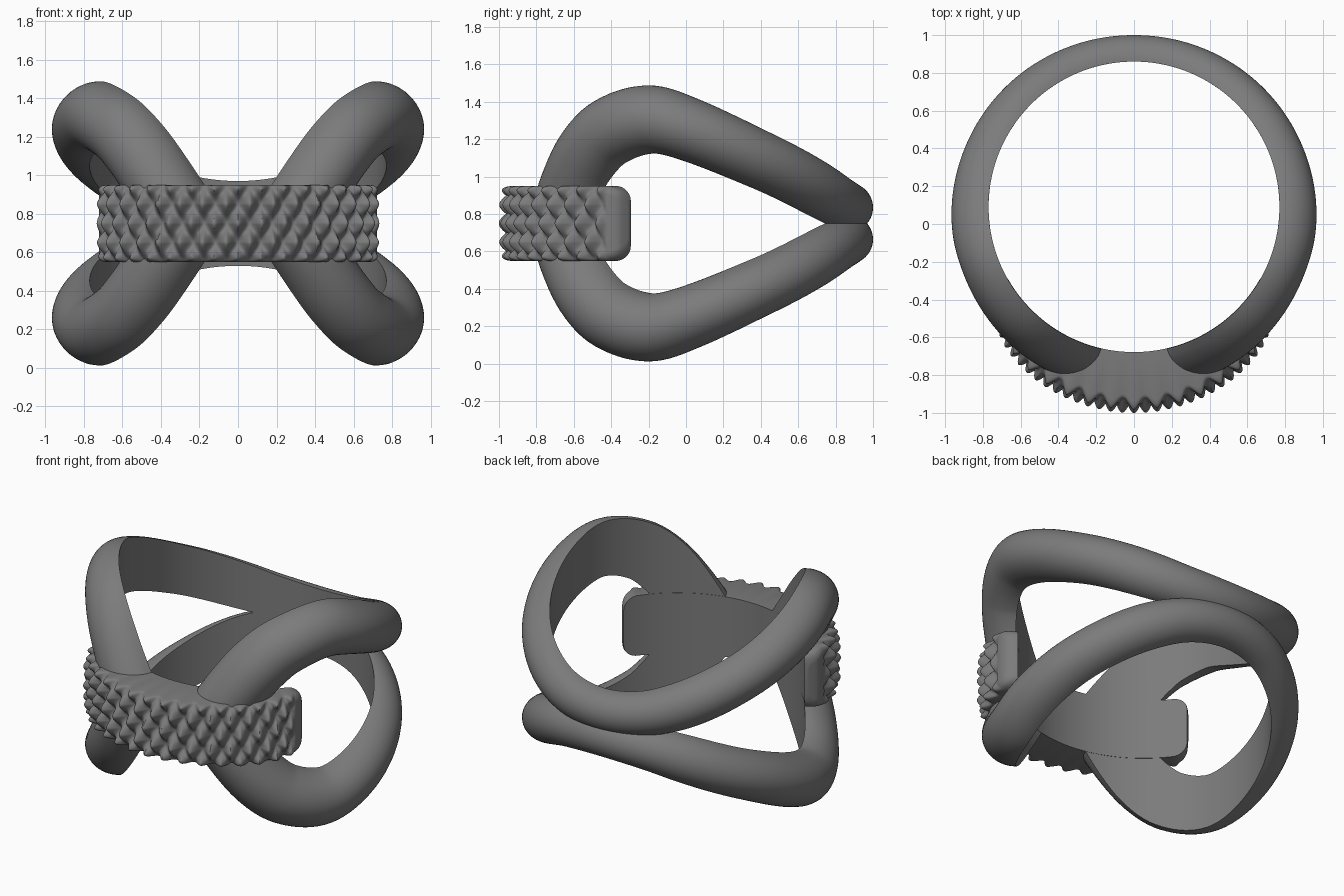
import bpy, bmesh, math
from mathutils import Vector

cube = bpy.data.objects.get("Cube")
if cube:
    bpy.data.objects.remove(cube)

HOLE_Y, HOLE_R, MID_Z = 0.09, 0.77, 0.75

metal = bpy.data.materials.new("dark grey metal")
metal.use_nodes = True
metal.diffuse_color = (0.2, 0.2, 0.2, 1)
metal.node_tree.nodes["Principled BSDF"].inputs["Base Color"].default_value = (0.2, 0.2, 0.2, 1)


def smooth_lookup(table, x, col):
    """Cubic Hermite interpolation of one column of a table."""
    n = len(table)
    i = max(k for k in range(n - 1) if table[k][0] <= x or k == 0)

    def slope(k):
        a, b = table[max(k - 1, 0)], table[min(k + 1, n - 1)]
        return (b[col] - a[col]) / (b[0] - a[0])

    p, q = table[i], table[i + 1]
    w = q[0] - p[0]
    t = (x - p[0]) / w
    m0 = 0 if p[0] == 0 else slope(i) * w
    m1 = slope(i + 1) * w
    return ((2*t**3 - 3*t**2 + 1) * p[col] + (t**3 - 2*t**2 + t) * m0
            + (3*t**2 - 2*t**3) * q[col] + (t**3 - t**2) * m1)


def around(angle, r, z):
    """Point on a cylinder about the finger hole; angle 0 is the back."""
    return Vector((r * math.sin(angle), HOLE_Y + r * math.cos(angle), z))


def skin(name, rings, sharp):
    """Join closed rings of points into one capped solid."""
    bm = bmesh.new()
    loops = [[bm.verts.new(p) for p in ring] for ring in rings]
    n = len(loops[0])
    for a, b in zip(loops, loops[1:]):
        for k in range(n):
            bm.faces.new((a[k], a[(k + 1) % n], b[(k + 1) % n], b[k]))
    bm.faces.new(loops[0])
    bm.faces.new(loops[-1])
    bmesh.ops.recalc_face_normals(bm, faces=bm.faces)
    mesh = bpy.data.meshes.new(name)
    bm.to_mesh(mesh)
    bm.free()
    mesh.materials.append(metal)
    obj = bpy.data.objects.new(name, mesh)
    bpy.context.collection.objects.link(obj)
    bpy.ops.object.select_all(action='DESELECT')
    obj.select_set(True)
    bpy.context.view_layer.objects.active = obj
    bpy.ops.object.shade_smooth_by_angle(angle=math.radians(sharp))
    return obj


# Band path: degrees from the back, height offset, half width, thickness
BAND = [(0, .085, .135, .14), (20, .11, .14, .145), (38, .18, .15, .155), (66, .335, .155, .175),
        (97, .51, .17, .2), (112, .555, .183, .2), (129, .49, .188, .205),
        (140, .37, .19, .21), (150, .2, .19, .21), (160, 0, .19, .21)]


def band_centre(deg, side):
    a = abs(deg)
    return around(math.radians(deg), HOLE_R, MID_Z + side * smooth_lookup(BAND, a, 1))


def band(name, side):
    rings = []
    steps, arc, flat = 160, 28, 10
    for i in range(steps + 1):
        deg = -160 + 320 * i / steps
        c = band_centre(deg, side)
        tangent = band_centre(min(deg + .5, 160), side) - band_centre(max(deg - .5, -160), side)
        out = Vector((c.x, c.y - HOLE_Y, 0)).normalized()
        across = tangent.cross(out).normalized()
        width = smooth_lookup(BAND, abs(deg), 2)
        thick = smooth_lookup(BAND, abs(deg), 3)
        # Half-round outside, then a flat inside
        section = [(math.sin(u), math.cos(u)) for u in
                   (math.pi * (k / arc - .5) for k in range(arc + 1))]
        section += [(1 - 2 * k / flat, 0) for k in range(1, flat)]
        ring = []
        for s, d in section:
            p = c + across * width * s + out * thick * d
            flat_r = math.hypot(p.x, p.y - HOLE_Y)
            r = HOLE_R if d < 1e-6 else max(flat_r, HOLE_R)
            p.x *= r / flat_r
            p.y = HOLE_Y + (p.y - HOLE_Y) * r / flat_r
            ring.append(p)
        rings.append(ring)
    return skin(name, rings, 40)


band("upper_band", 1)
band("lower_band", -1)

# Front plate: degrees from the front, outer radius
PLATE = [(0, 1.055), (22, 1.035), (40, .985), (49, .93), (55, .88), (58, .845), (60, .79)]
END, HALF_H, EDGE = 60, .2, .045


def stud(s, z):
    """Staggered rows of pointed studs with hollows between them."""
    v = math.cos(2 * math.pi * s / .115) * math.cos(2 * math.pi * z / .2)
    ridge = abs(math.sin(2 * math.pi * s / .115) * math.sin(2 * math.pi * z / .2))
    return .036 * v - .014 * ridge


def plate(name):
    rings = []
    cols, rows = 380, 72
    for i in range(cols + 1):
        deg = -END + 2 * END * i / cols
        a = abs(deg)
        radius = smooth_lookup(PLATE, a, 1)
        # Rounded corners at both ends
        k = max(0, (a - (END - 7)) / 7)
        half = HALF_H - .085 * (1 - math.sqrt(max(0, 1 - k * k)))
        fade = min(1, max(0, (55 - a) / 4))
        angle = math.pi - math.radians(deg)
        ring = [around(angle, HOLE_R - .002, MID_Z - half)]
        for j in range(rows + 1):
            z = -half * math.cos(math.pi * j / rows) * .3 + .7 * half * (2 * j / rows - 1)
            rim = max(0, (abs(z) - (half - EDGE)) / EDGE)
            drop = EDGE * (1 - math.sqrt(max(0, 1 - rim * rim)))
            bump = stud(math.radians(deg), z) * fade * (1 - .5 * rim ** 3)
            r = max(radius - drop + bump, HOLE_R + .004)
            ring.append(around(angle, r, MID_Z + z))
        ring.append(around(angle, HOLE_R - .002, MID_Z + half))
        rings.append(ring)
    return skin(name, rings, 50)


plate("studded_front_plate")
